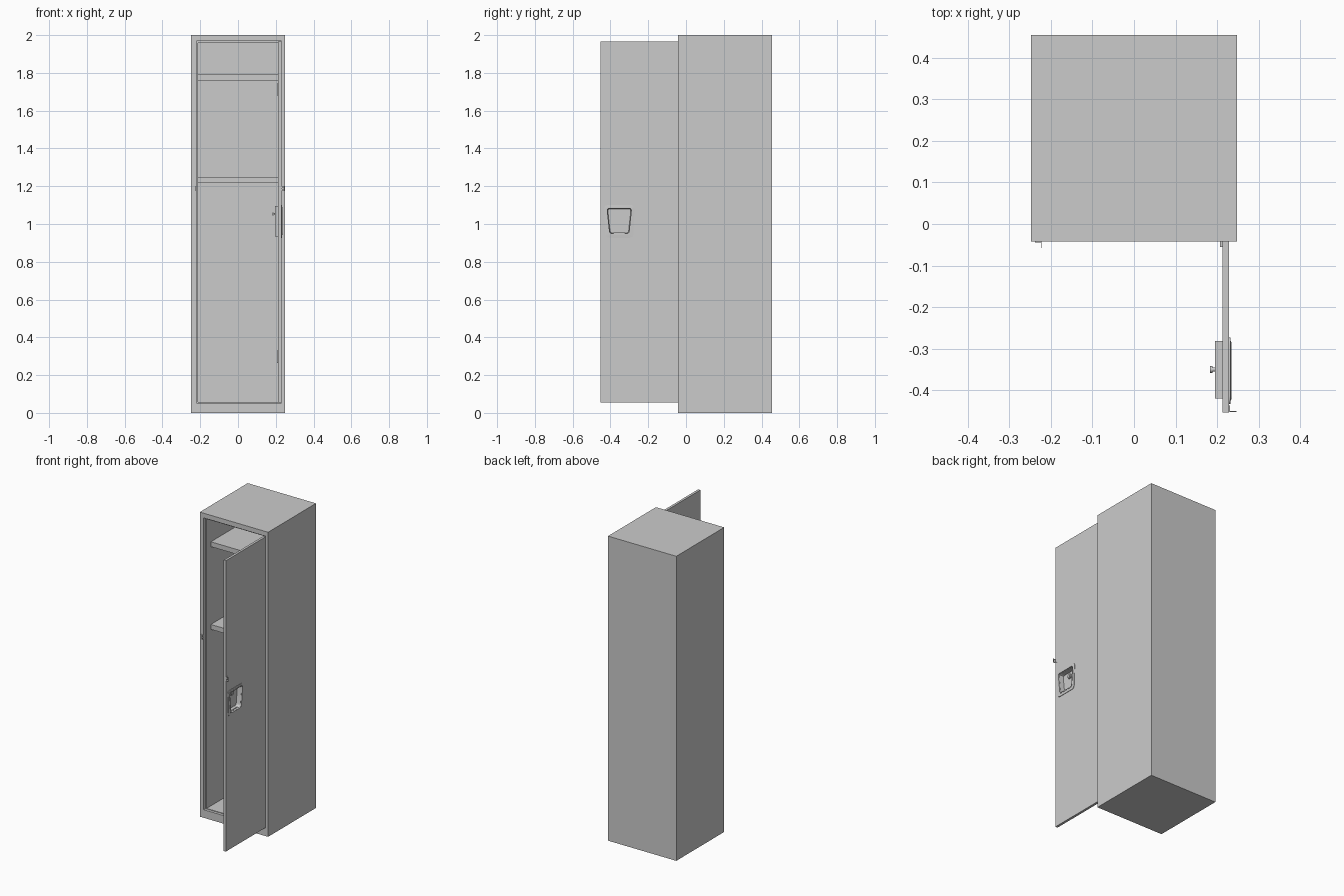
import bpy, bmesh, math
from mathutils import Matrix, Vector

if "Cube" in bpy.data.objects:
    bpy.data.objects.remove(bpy.data.objects["Cube"])

grey = bpy.data.materials.new("locker grey")
grey.diffuse_color = (0.6, 0.6, 0.6, 1)
grey.use_nodes = True
grey.node_tree.nodes["Principled BSDF"].inputs["Base Color"].default_value = grey.diffuse_color


def finish(name, bm):
    bmesh.ops.recalc_face_normals(bm, faces=bm.faces)
    me = bpy.data.meshes.new(name)
    bm.to_mesh(me)
    bm.free()
    me.materials.append(grey)
    ob = bpy.data.objects.new(name, me)
    bpy.context.collection.objects.link(ob)
    return ob


def box(name, x0, x1, y0, y1, z0, z1):
    bm = bmesh.new()
    bmesh.ops.create_cube(bm, size=1)
    for v in bm.verts:
        v.co = ((x0 + x1) / 2 + v.co.x * (x1 - x0),
                (y0 + y1) / 2 + v.co.y * (y1 - y0),
                (z0 + z1) / 2 + v.co.z * (z1 - z0))
    return finish(name, bm)


def cylinder(name, x0, x1, y, z, r, seg=16):
    """Cylinder lying along x."""
    bm = bmesh.new()
    m = Matrix.Translation(((x0 + x1) / 2, y, z)) @ Matrix.Rotation(math.pi / 2, 4, 'Y')
    bmesh.ops.create_cone(bm, cap_ends=True, segments=seg, radius1=r, radius2=r,
                          depth=x1 - x0, matrix=m)
    return finish(name, bm)


def outline(top, bottom, z0, z1, r, steps=4):
    """Rounded trapezoid around the handle centre, as (y, z) points."""
    corners = [Vector(c) for c in ((-bottom, z0), (bottom, z0), (top, z1), (-top, z1))]
    pts = []
    for i, c in enumerate(corners):
        a = c + (corners[i - 1] - c).normalized() * r
        b = c + (corners[(i + 1) % 4] - c).normalized() * r
        for s in range(steps + 1):
            t = s / steps
            p = a * (1 - t) ** 2 + c * 2 * t * (1 - t) + b * t * t
            pts.append((HY + p.x, p.y))
    return pts


def loft(name, rings, closed=False):
    """Skin successive (x, outline) rings; closed joins last to first, else caps."""
    bm = bmesh.new()
    loops = [[bm.verts.new((x, y, z)) for y, z in pts] for x, pts in rings]
    n = len(loops[0])
    pairs = list(zip(loops, loops[1:])) + ([(loops[-1], loops[0])] if closed else [])
    for a, b in pairs:
        for i in range(n):
            j = (i + 1) % n
            bm.faces.new((a[i], a[j], b[j], b[i]))
    if not closed:
        bm.faces.new(loops[0])
        bm.faces.new(loops[-1])
    return finish(name, bm)


def cut(target, cutter):
    mod = target.modifiers.new("recess", 'BOOLEAN')
    mod.object = cutter
    mod.operation = 'DIFFERENCE'
    mod.solver = 'EXACT'
    cutter.hide_render = True
    bpy.context.view_layer.objects.active = target
    bpy.ops.object.modifier_apply(modifier=mod.name)
    bpy.data.objects.remove(cutter)


F, B = -0.042, 0.455          # cabinet front and back
HY = -0.353                   # handle centre

# Cabinet shell: front frame with a stepped rebate for the door, then hollow body
cabinet = box("cabinet", -0.248, 0.248, F, B, 0, 2)
cut(cabinet, box("rebate_cutter", -0.22, 0.23, F - 0.1, F + 0.018, 0.053, 1.969))
cut(cabinet, box("interior_cutter", -0.211, 0.211, F, B - 0.015, 0.057, 1.957))

# Shelves
for name, z in (("upper_shelf", 1.759), ("middle_shelf", 1.216)):
    box(name, -0.211, 0.211, 0.02, B - 0.015, z, z + 0.032)

# Open door with the lock housing on its inner side
door = box("door", 0.213, 0.229, -0.453, F + 0.004, 0.055, 1.965)
housing = box("lock_housing", 0.195, 0.213, -0.42, -0.281, 0.934, 1.094)


def cup_outline(s=0.0):
    return outline(0.066 - s, 0.052 - s, 0.948 + s, 1.084 - s, 0.014)


for part in (door, housing):
    cut(part, loft("cup_cutter", [(0.2, cup_outline(0.004)), (0.24, cup_outline())]))

# Raised rim around the handle cup
plate = outline(0.081, 0.074, 0.927, 1.1, 0.02)
rim = outline(0.071, 0.057, 0.943, 1.089, 0.016)
loft("handle_rim", [(0.228, plate), (0.232, plate), (0.233, rim),
                    (0.235, rim), (0.235, cup_outline()), (0.228, cup_outline())], True)

# Pull lip at the cup bottom, lock face in the cup, and knob inside
box("pull_lip", 0.2, 0.222, HY - 0.03, HY + 0.03, 0.951, 0.955)
cylinder("lock_face", 0.199, 0.206, HY, 1.052, 0.016, 24)
cylinder("lock_plug", 0.205, 0.21, HY, 1.052, 0.009)
cylinder("knob_stem", 0.188, 0.197, HY + 0.003, 1.052, 0.005)
cylinder("knob", 0.183, 0.189, HY + 0.003, 1.052, 0.008)

# Hinges
for name, z in (("lower_hinge", 0.297), ("upper_hinge", 1.712)):
    box(name + "_leaf", 0.207, 0.213, -0.055, F + 0.012, z - 0.033, z + 0.033)


# Padlock tabs: a mounting leaf plus a leaf pierced by a round hole
def tab(name, axis, fixed, start, end, z):
    n, r, h = 16, 0.0045, 0.013
    mid, half = (start + end) / 2, abs(end - start) / 2
    bm = bmesh.new()
    rings = []
    for d in (-0.001, 0.001):
        for inner in (False, True):
            ring = []
            for i in range(n):
                a = math.tau * (i + 0.5) / n
                c, s = math.cos(a), math.sin(a)
                k = r if inner else 1 / max(abs(c) / half, abs(s) / h)
                p = (mid + c * k, fixed + d) if axis == 'x' else (fixed + d, mid + c * k)
                ring.append(bm.verts.new((*p, z + s * k)))
            rings.append(ring)
    for a, b in ((0, 1), (1, 3), (3, 2), (2, 0)):
        for i in range(n):
            j = (i + 1) % n
            bm.faces.new((rings[a][i], rings[a][j], rings[b][j], rings[b][i]))
    finish(name, bm)


box("frame_tab_base", -0.238, -0.222, F - 0.003, F, 1.175, 1.201)
tab("frame_tab", 'y', -0.223, F, F - 0.016, 1.188)
box("door_tab_base", 0.229, 0.231, -0.452, -0.437, 1.175, 1.201)
tab("door_tab", 'x', -0.4515, 0.229, 0.247, 1.188)

# Smooth the round parts, keep edges crisp
for ob in bpy.context.scene.objects:
    ob.select_set(True)
bpy.context.view_layer.objects.active = cabinet
bpy.ops.object.shade_smooth_by_angle(angle=math.radians(30))
